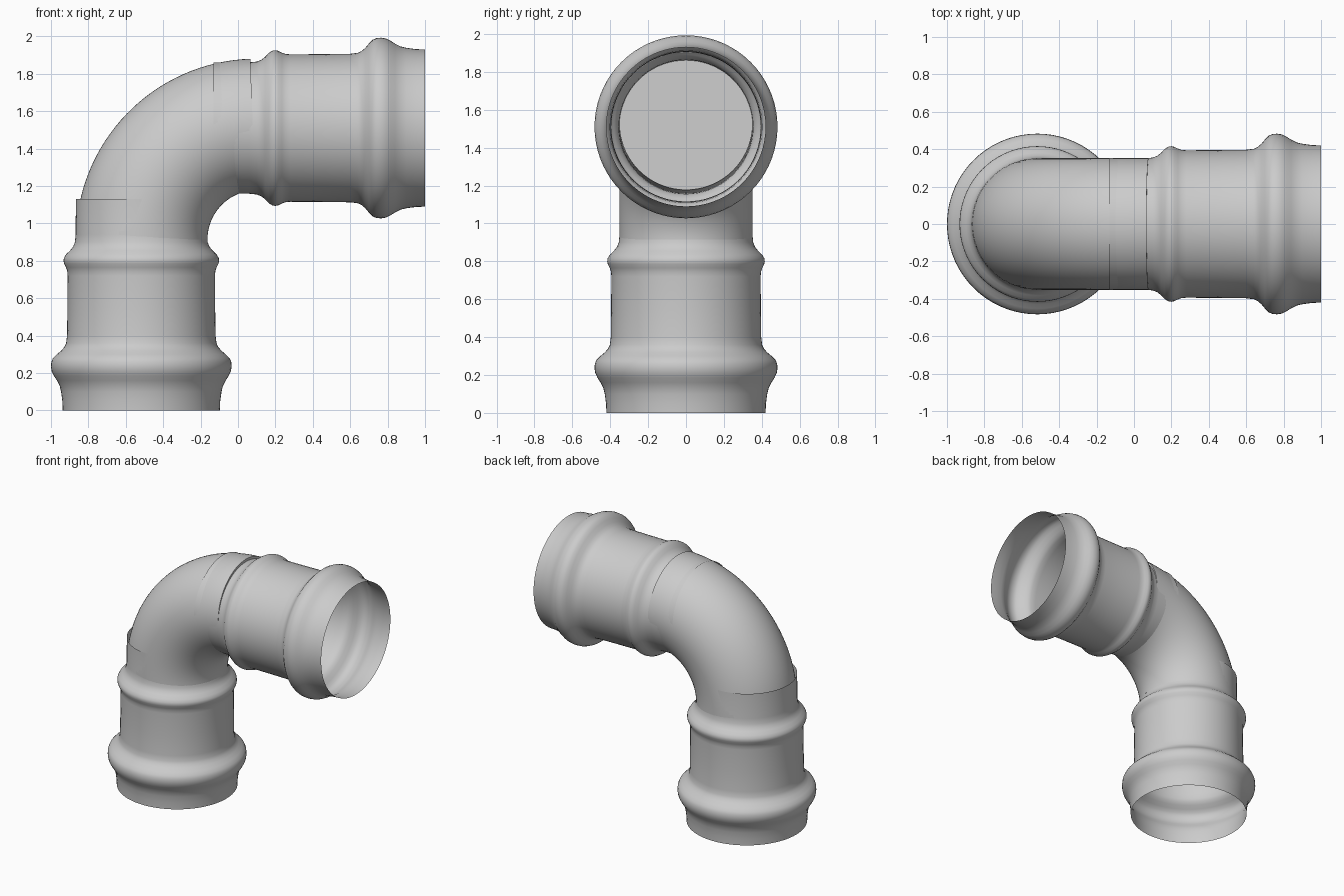
import bpy, bmesh
from math import sin, cos, pi, radians
from mathutils import Vector

if "Cube" in bpy.data.objects:
    bpy.data.objects.remove(bpy.data.objects["Cube"])

SEG = 72


def loft(name, rings, cap=False):
    """Skin a row of closed rings into one smooth object."""
    bm = bmesh.new()
    rows = [[bm.verts.new(p) for p in ring] for ring in rings]
    for a, b in zip(rows, rows[1:]):
        for i in range(SEG):
            j = (i + 1) % SEG
            bm.faces.new((a[i], a[j], b[j], b[i]))
    if cap:
        bm.faces.new(rows[0][::-1])
        bm.faces.new(rows[-1])
    bmesh.ops.recalc_face_normals(bm, faces=bm.faces[:])
    me = bpy.data.meshes.new(name)
    bm.to_mesh(me)
    bm.free()
    ob = bpy.data.objects.new(name, me)
    bpy.context.collection.objects.link(ob)
    bpy.ops.object.select_all(action='DESELECT')
    ob.select_set(True)
    bpy.context.view_layer.objects.active = ob
    bpy.ops.object.shade_smooth_by_angle(angle=radians(40))
    return ob


def ring(centre, u, r):
    """Circle spanned by u (in the xz plane) and the y axis."""
    v = Vector((0, 1, 0))
    return [centre + r * (cos(2 * pi * i / SEG) * u + sin(2 * pi * i / SEG) * v)
            for i in range(SEG)]


# Socket profile: distance from the open mouth, radius
profile = [(0, .42), (.05, .422), (.10, .429), (.13, .436), (.16, .451),
           (.185, .467), (.21, .479), (.235, .483), (.26, .481), (.28, .472),
           (.30, .452), (.32, .428), (.34, .411), (.36, .402), (.40, .397),
           (.55, .395), (.72, .394), (.745, .396), (.765, .403), (.785, .413),
           (.80, .416), (.815, .414), (.835, .402), (.855, .381), (.875, .365),
           (.90, .355), (.94, .351), (1.13, .35)]


def socket(name, mouth, axis, u):
    loft(name, [ring(mouth + axis * d, u, r) for d, r in profile])


X, Z = Vector((1, 0, 0)), Vector((0, 0, 1))

# Open-ended thin sockets
socket("lower_socket", Vector((-.517, 0, 0)), Z, X)
socket("side_socket", Vector((1, 0, 1.51)), -X, Z)

# Closed elbow, bending slightly less than a right angle
R, TURN, STEPS = .615, radians(88), 32
pivot = Vector((-.515 + R, 0, .914))
rings = []
for k in range(STEPS + 1):
    t = TURN * k / STEPS
    out = Vector((-cos(t), 0, sin(t)))
    rings.append(ring(pivot + out * R, out, .352))
loft("elbow", rings, cap=True)
